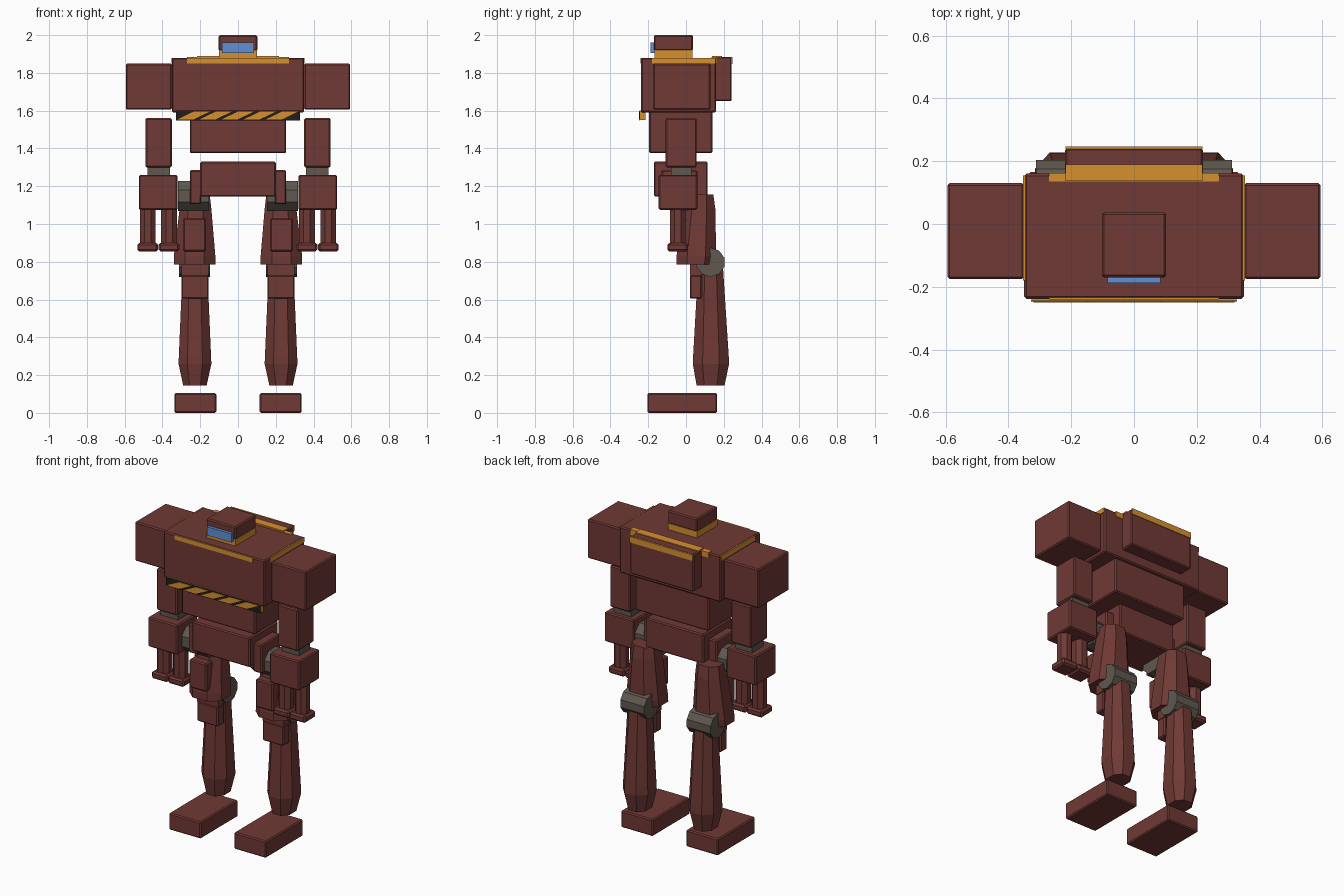
import bpy, bmesh, math
from mathutils import Matrix

if "Cube" in bpy.data.objects:
    bpy.data.objects.remove(bpy.data.objects["Cube"])


def mat(name, r, g, b):
    m = bpy.data.materials.new(name)
    m.diffuse_color = (r, g, b, 1)
    m.use_nodes = True
    m.node_tree.nodes["Principled BSDF"].inputs["Base Color"].default_value = m.diffuse_color
    return m


BROWN = mat("rust_brown", 0.16, 0.041, 0.035)
ORANGE = mat("amber_trim", 0.68, 0.28, 0.03)
GREY = mat("joint_grey", 0.115, 0.098, 0.08)
BLACK = mat("black", 0.015, 0.013, 0.01)
BLUE = mat("visor_blue", 0.12, 0.28, 0.65)


def finish(name, bm, material, bevel=0.0):
    bmesh.ops.recalc_face_normals(bm, faces=bm.faces[:])
    if bevel:
        bmesh.ops.bevel(bm, geom=bm.edges[:], offset=bevel, segments=1, affect='EDGES')
    me = bpy.data.meshes.new(name)
    bm.to_mesh(me)
    bm.free()
    me.materials.append(material)
    ob = bpy.data.objects.new(name, me)
    bpy.context.collection.objects.link(ob)
    return ob


def box(name, xr, yr, zr, material=BROWN, bevel=0.007, side=1):
    """Bevelled box from its x, y and z ranges; side=-1 mirrors it in x."""
    if side < 0:
        xr = (-xr[1], -xr[0])
    bm = bmesh.new()
    bmesh.ops.create_cube(bm, size=1)
    for v in bm.verts:
        v.co = [(a + b) / 2 + c * (b - a) for c, (a, b) in zip(v.co, (xr, yr, zr))]
    return finish(name, bm, material, bevel)


def cyl(name, centre, radius, length, sides, axis='Z', material=BROWN):
    """Prism with a flat side facing each axis."""
    bm = bmesh.new()
    m = Matrix.Translation(centre)
    if axis == 'X':
        m = m @ Matrix.Rotation(math.pi / 2, 4, 'Y')
    m = m @ Matrix.Rotation(math.pi / sides, 4, 'Z')
    bmesh.ops.create_cone(bm, cap_ends=True, segments=sides, radius1=radius,
                          radius2=radius, depth=length, matrix=m)
    return finish(name, bm, material)


def loft(name, rows, side, cut=0.27):
    """Eight-sided limb through rows of (z, x, y, half width, half depth)."""
    bm = bmesh.new()
    c = 1 - 2 * cut
    ring = [(1, -c), (1, c), (c, 1), (-c, 1), (-1, c), (-1, -c), (-c, -1), (c, -1)]
    loops = [[bm.verts.new((side * (x + a * hx), y + b * hy, z)) for a, b in ring]
             for z, x, y, hx, hy in rows]
    for lo, hi in zip(loops, loops[1:]):
        for i in range(8):
            j = (i + 1) % 8
            bm.faces.new((lo[i], lo[j], hi[j], hi[i]))
    bm.faces.new(loops[0])
    bm.faces.new(loops[-1])
    return finish(name, bm, BROWN)


# torso
box("chest", (-0.35, 0.35), (-0.238, 0.16), (1.59, 1.88))
box("abdomen", (-0.255, 0.255), (-0.195, 0.14), (1.375, 1.60))
box("pelvis", (-0.20, 0.20), (-0.17, 0.115), (1.145, 1.33))

# amber trim around the top of the chest
box("chest_front_trim", (-0.27, 0.27), (-0.241, -0.234), (1.85, 1.878), ORANGE, 0)
box("chest_back_trim", (-0.27, 0.27), (0.135, 0.163), (1.85, 1.883), ORANGE, 0)

# hazard bar: amber bar, black front plate, slanted amber stripes
box("hazard_bar", (-0.326, 0.326), (-0.245, -0.215), (1.55, 1.60), ORANGE, 0)
box("hazard_plate", (-0.328, 0.328), (-0.247, -0.244), (1.549, 1.601), BLACK, 0)
bm = bmesh.new()
for i in range(5):
    x = -0.32 + i * 0.117
    f = [bm.verts.new((x + dx, -0.25, z)) for dx, z in
         ((0, 1.554), (0.085, 1.554), (0.172, 1.596), (0.087, 1.596))]
    ext = bmesh.ops.extrude_face_region(bm, geom=[bm.faces.new(f)])
    for v in ext["geom"]:
        if isinstance(v, bmesh.types.BMVert):
            v.co.y += 0.005
finish("hazard_stripes", bm, ORANGE)

# backpack
box("backpack", (-0.22, 0.22), (0.15, 0.242), (1.65, 1.885))
box("backpack_top_trim", (-0.218, 0.218), (0.137, 0.19), (1.882, 1.89), ORANGE, 0)
box("backpack_back_trim", (-0.218, 0.218), (0.238, 0.246), (1.848, 1.885), ORANGE, 0)

# head
box("head", (-0.102, 0.102), (-0.17, 0.037), (1.918, 2.0))
box("neck_collar", (-0.1, 0.1), (-0.168, 0.035), (1.875, 1.92), ORANGE, 0)
box("visor", (-0.085, 0.085), (-0.188, -0.166), (1.906, 1.96), BLUE, 0)

for s, tag in ((1, "left"), (-1, "right")):
    box(f"{tag}_chest_side_trim", (0.345, 0.353), (-0.18, 0.155), (1.85, 1.88), ORANGE, 0, s)

    # arm
    box(f"{tag}_shoulder", (0.35, 0.594), (-0.175, 0.13), (1.605, 1.85), side=s)
    box(f"{tag}_upper_arm", (0.35, 0.49), (-0.108, 0.056), (1.30, 1.56), side=s)
    box(f"{tag}_elbow", (0.36, 0.48), (-0.08, 0.03), (1.25, 1.31), GREY, 0, s)
    box(f"{tag}_forearm", (0.32, 0.525), (-0.145, 0.06), (1.075, 1.26), side=s)
    for i, x in enumerate((0.365, 0.478)):
        cyl(f"{tag}_barrel_{i}", (s * x, -0.044, 0.98), 0.045, 0.2, 8)
        box(f"{tag}_muzzle_{i}", (x - 0.055, x + 0.055), (-0.099, 0.011),
            (0.855, 0.90), bevel=0.01, side=s)

    # hip
    box(f"{tag}_hip_plate", (0.195, 0.255), (-0.13, 0.06), (1.105, 1.285), side=s)
    cyl(f"{tag}_hip_joint", (s * 0.235, -0.025, 1.148), 0.085, 0.165, 8, 'X', GREY)

    # leg
    loft(f"{tag}_thigh", [(0.785, 0.23, 0.05, 0.11, 0.10),
                          (0.83, 0.23, 0.055, 0.11, 0.105),
                          (1.08, 0.225, 0.07, 0.084, 0.085),
                          (1.155, 0.225, 0.075, 0.075, 0.07)], s)
    box(f"{tag}_thigh_plate", (0.17, 0.29), (-0.072, 0.02), (0.855, 1.03), side=s)
    cyl(f"{tag}_knee_joint", (s * 0.23, 0.13, 0.797), 0.077, 0.165, 10, 'X', GREY)
    loft(f"{tag}_shin", [(0.145, 0.228, 0.13, 0.062, 0.074),
                         (0.26, 0.228, 0.132, 0.087, 0.096),
                         (0.305, 0.228, 0.132, 0.085, 0.094),
                         (0.80, 0.228, 0.13, 0.064, 0.064)], s)
    box(f"{tag}_shin_plate", (0.155, 0.30), (0.02, 0.085), (0.605, 0.73), side=s)
    box(f"{tag}_knee_plate", (0.155, 0.30), (0.022, 0.085), (0.728, 0.80), bevel=0, side=s)
    box(f"{tag}_foot", (0.115, 0.337), (-0.205, 0.165), (0.0, 0.105), side=s)
